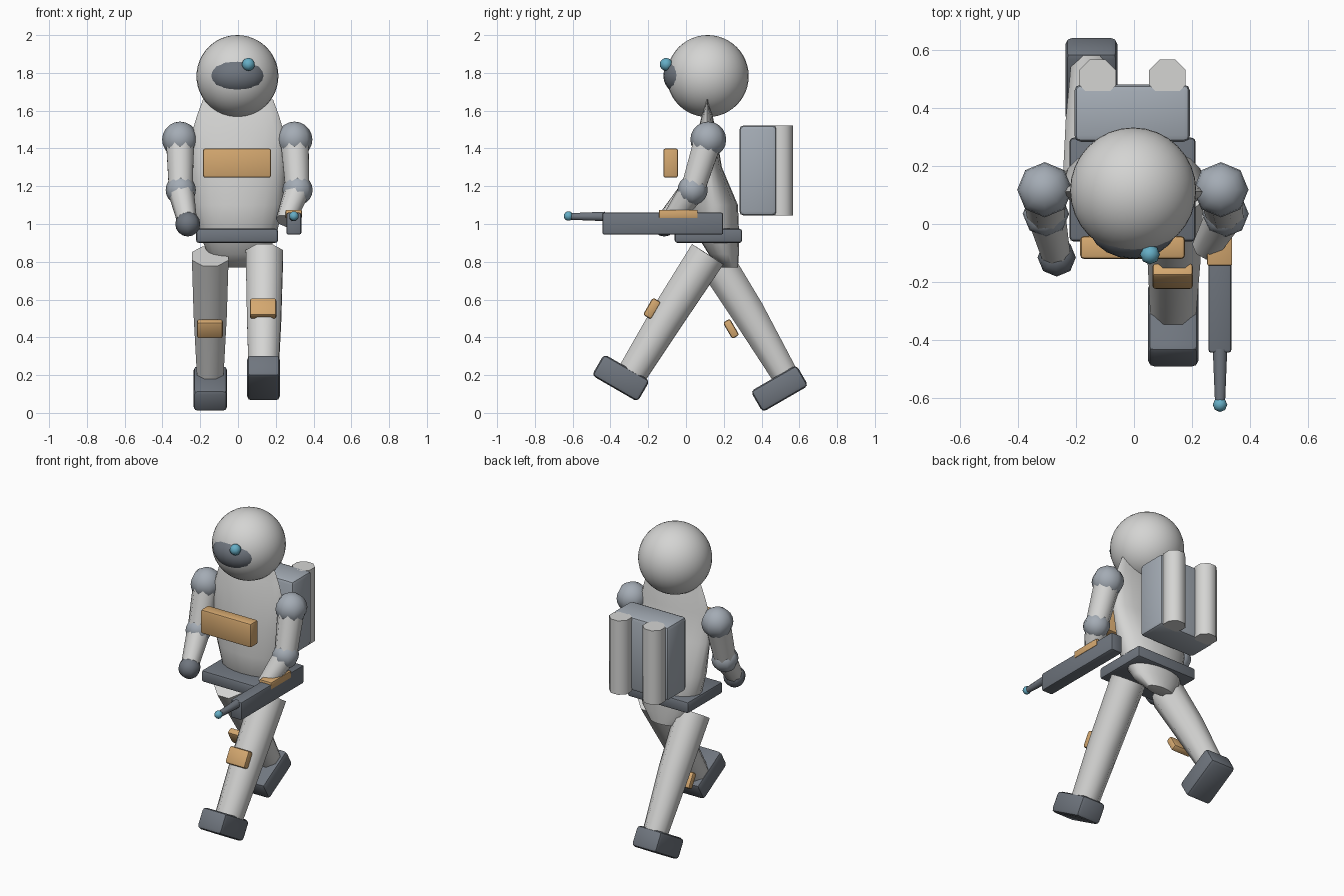
import bpy, bmesh, math
from mathutils import Vector

old = bpy.data.objects.get("Cube")
if old:
    bpy.data.objects.remove(old, do_unlink=True)


def material(name, rgb):
    m = bpy.data.materials.new(name)
    m.use_nodes = True
    col = (*rgb, 1)
    m.diffuse_color = col
    m.node_tree.nodes["Principled BSDF"].inputs["Base Color"].default_value = col
    return m


WHITE = material("suit white", (.66, .66, .65))
STEEL = material("blue grey", (.37, .41, .46))
DARK = material("dark grey", (.16, .18, .21))
ORANGE = material("tan orange", (.66, .39, .16))
BLUE = material("light blue", (.13, .42, .56))


def finish(bm, name, mat, angle=40):
    bmesh.ops.recalc_face_normals(bm, faces=bm.faces)
    me = bpy.data.meshes.new(name)
    bm.to_mesh(me)
    bm.free()
    me.materials.append(mat)
    ob = bpy.data.objects.new(name, me)
    bpy.context.collection.objects.link(ob)
    bpy.ops.object.select_all(action='DESELECT')
    bpy.context.view_layer.objects.active = ob
    ob.select_set(True)
    bpy.ops.object.shade_smooth_by_angle(angle=math.radians(angle))
    return ob


def box(name, lo, hi, mat, bevel=.02, tilt=0):
    """Bevelled box between two corners, tilted about x."""
    lo, hi = Vector(lo), Vector(hi)
    bm = bmesh.new()
    bmesh.ops.create_cube(bm, size=1)
    bmesh.ops.scale(bm, vec=hi - lo, verts=bm.verts)
    bmesh.ops.bevel(bm, geom=bm.edges[:], offset=bevel, segments=2,
                    profile=.5, affect='EDGES')
    ob = finish(bm, name, mat)
    ob.location = (lo + hi) / 2
    ob.rotation_euler.x = math.radians(tilt)
    return ob


def ball(name, loc, radii, mat, seg=8, rings=8):
    bm = bmesh.new()
    bmesh.ops.create_uvsphere(bm, u_segments=seg, v_segments=rings, radius=1)
    bmesh.ops.scale(bm, vec=radii, verts=bm.verts)
    ob = finish(bm, name, mat, 60)
    ob.location = loc
    return ob


def loft(name, rings, mat, angle=50):
    """Skin a list of equally long point rings and cap both ends."""
    bm = bmesh.new()
    loops = [[bm.verts.new(p) for p in ring] for ring in rings]
    n = len(loops[0])
    for a, b in zip(loops, loops[1:]):
        for i in range(n):
            j = (i + 1) % n
            bm.faces.new((a[i], a[j], b[j], b[i]))
    bm.faces.new(loops[0])
    bm.faces.new(loops[-1])
    return finish(bm, name, mat, angle)


def tube(name, points, radii, mat, n=8):
    """Tapered tube along a path, with mitred joints."""
    pts = [Vector(p) for p in points]
    rings = []
    for i, p in enumerate(pts):
        d = (pts[min(i + 1, len(pts) - 1)] - pts[max(i - 1, 0)]).normalized()
        ref = Vector((0, 1, 0)) if abs(d.z) > .95 else Vector((0, 0, 1))
        u = d.cross(ref).normalized()
        v = d.cross(u)
        turn = [2 * math.pi * (k + .5) / n for k in range(n)]
        rings.append([p + radii[i] * (u * math.cos(t) + v * math.sin(t)) for t in turn])
    return loft(name, rings, mat)


# Head, visor and lamp
ball("head", (-.003, .115, 1.783), (.217,) * 3, WHITE, 32, 24)
ball("visor", (-.003, .0, 1.785), (.155, .12, .11), DARK, 20, 14)
ball("head_lamp", (.055, -.105, 1.845), (.034,) * 3, BLUE)

# Torso: half width, front y, back y at each height
profile = [(.77, .09, .19, .275), (.84, .16, .12, .28), (.97, .21, .04, .28),
           (1.1, .24, .03, .275), (1.3, .25, .04, .19), (1.48, .245, .06, .16),
           (1.58, .215, .085, .14), (1.66, .185, .105, .12)]
rings = []
for z, rx, y0, y1 in profile:
    turn = [math.tau * k / 20 for k in range(20)]
    rings.append([(rx * math.cos(t), (y0 + y1) / 2 + (y1 - y0) / 2 * math.sin(t), z)
                  for t in turn])
loft("torso", rings, WHITE)
box("belt", (-.222, -.06, .9), (.212, .297, .975), DARK, .014)
box("chest_plate", (-.185, -.12, 1.245), (.175, -.042, 1.4), ORANGE, .012)

# Backpack with two tanks
box("backpack", (-.205, .283, 1.045), (.193, .48, 1.522), STEEL, .022)
for side, x in (("right", -.125), ("left", .115)):
    tube(side + "_tank", [(x, .504, 1.045), (x, .504, 1.522)], (.068, .068), WHITE)

# Arms
for side, sx, ex, wrist in (("right", -.307, -.303, (-.268, -.11, 1.01)),
                            ("left", .299, .315, (.25, -.08, 1.015))):
    shoulder, elbow = (sx, .118, 1.447), (ex, .035, 1.18)
    ball(side + "_shoulder", shoulder, (.095,) * 3, STEEL, 8, 10)
    ball(side + "_elbow", elbow, (.08,) * 3, STEEL, 8, 10)
    tube(side + "_upper_arm", [shoulder, elbow], (.08, .068), WHITE)
    tube(side + "_forearm", [elbow, wrist], (.07, .052), WHITE)
ball("right_hand", (-.266, -.115, 1.0), (.066,) * 3, DARK)

# Legs in mid stride, feet and knee pads
tube("left_leg", [(.14, .115, .84), (.138, -.105, .5), (.135, -.29, .2)],
     (.107, .098, .085), WHITE)
tube("right_leg", [(-.147, .14, .83), (-.147, .33, .53), (-.147, .53, .19)],
     (.105, .095, .075), WHITE)
box("left_foot", (.048, -.485, .12), (.222, -.205, .25), DARK, .022, -30)
box("right_foot", (-.236, .355, .065), (-.057, .635, .193), DARK, .022, 30)
box("left_knee_pad", (.063, -.205, .5), (.203, -.155, .605), ORANGE, .012, -30)
box("right_knee_pad", (-.217, .217, .395), (-.08, .26, .495), ORANGE, .012, 30)

# Blaster carried in the left hand
box("blaster_body", (.256, -.443, .944), (.335, .197, 1.06), DARK, .01)
box("blaster_top_rail", (.252, -.143, 1.03), (.338, .062, 1.075), ORANGE, .005)
tube("blaster_barrel", [(.296, -.43, 1.04), (.296, -.61, 1.04)], (.027, .019), DARK)
ball("blaster_tip", (.296, -.622, 1.042), (.025,) * 3, BLUE)
